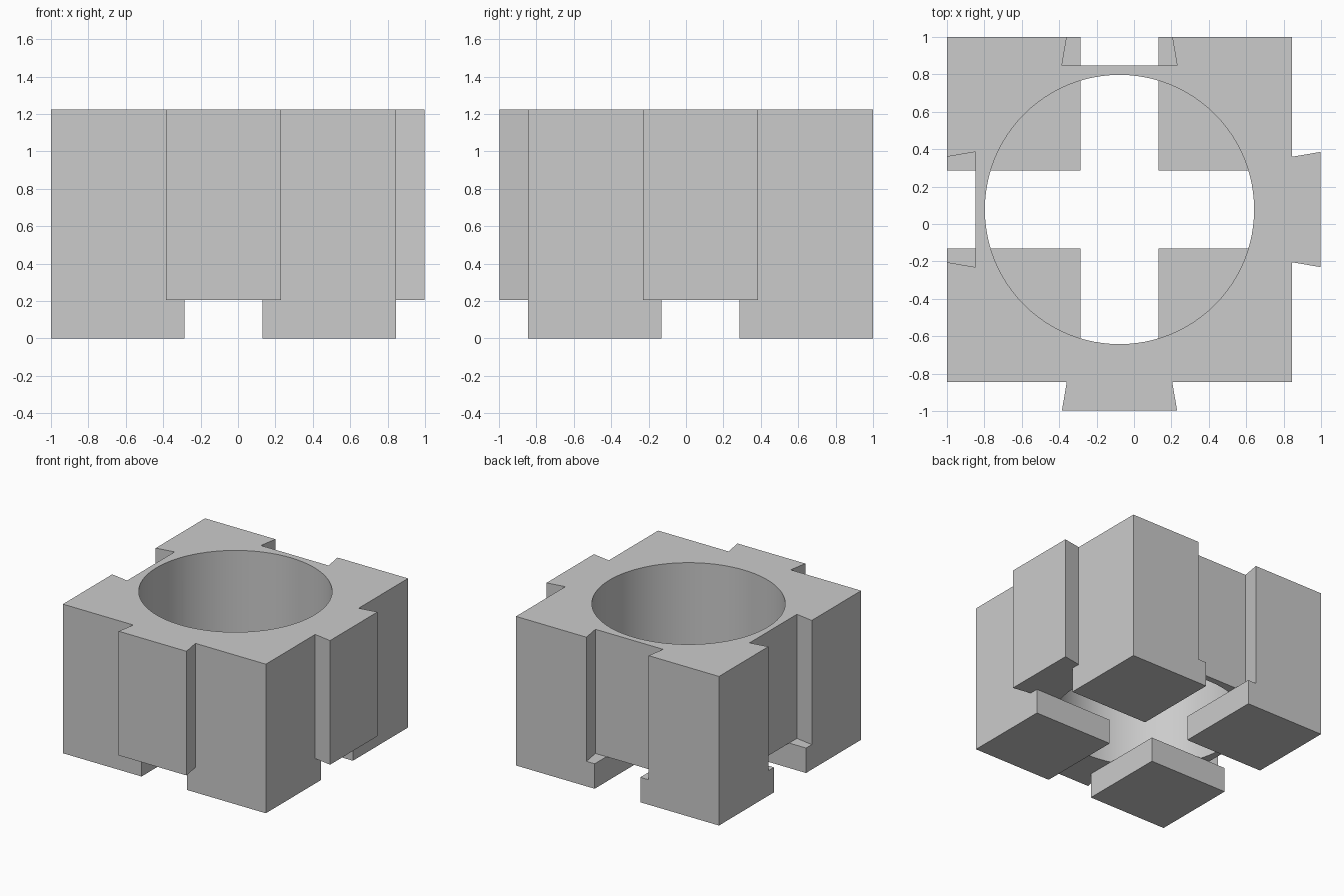
import bpy
import bmesh
from math import radians
from mathutils import Matrix, Vector

old = bpy.data.objects.get("Cube")
if old:
    bpy.data.objects.remove(old, do_unlink=True)

# Main dimensions
LOW, HIGH = -1.0, 0.845            # square body, mirrored about the diagonal
MID = (LOW + HIGH) / 2
FLOOR, TOP = 0.205, 1.225          # body sits on the feet
WIDE, NARROW, DEPTH = 0.308, 0.282, 0.153
BORE = 0.72
FOOT = 0.715

grey = bpy.data.materials.new("plain grey")
grey.use_nodes = True
COLOUR = (0.6, 0.6, 0.6, 1)
grey.diffuse_color = COLOUR
grey.node_tree.nodes["Principled BSDF"].inputs["Base Color"].default_value = COLOUR


def prism(name, outline, z0, z1):
    """Extrude a flat outline from z0 to z1."""
    bm = bmesh.new()
    face = bm.faces.new([bm.verts.new((x, y, z0)) for x, y in outline])
    grown = bmesh.ops.extrude_face_region(bm, geom=[face], use_keep_orig=True)
    moved = [v for v in grown["geom"] if isinstance(v, bmesh.types.BMVert)]
    bmesh.ops.translate(bm, verts=moved, vec=(0, 0, z1 - z0))
    bmesh.ops.recalc_face_normals(bm, faces=bm.faces[:])
    mesh = bpy.data.meshes.new(name)
    bm.to_mesh(mesh)
    bm.free()
    mesh.materials.append(grey)
    obj = bpy.data.objects.new(name, mesh)
    bpy.context.collection.objects.link(obj)
    return obj


def combine(target, tool, operation):
    """Apply a boolean and discard the tool."""
    mod = target.modifiers.new(operation, "BOOLEAN")
    mod.operation, mod.object, mod.solver = operation, tool, "EXACT"
    bpy.context.view_layer.objects.active = target
    bpy.ops.object.modifier_apply(modifier=mod.name)
    bpy.data.objects.remove(tool, do_unlink=True)


# Body outline: walk the four sides, with a dovetail in the middle of each
half = (HIGH - LOW) / 2
centre = Vector((MID, -MID))
outline = []
for turn, is_tab in enumerate((True, True, False, False)):  # front, right, back, left
    spin = Matrix.Rotation(radians(90 * turn), 2)
    outer = half + (DEPTH if is_tab else -DEPTH)
    side = [(-half, -half), (-NARROW, -half), (-WIDE, -outer),
            (WIDE, -outer), (NARROW, -half)]
    outline += [centre + spin @ Vector(p) for p in side]
block = prism("dovetail_block", outline, FLOOR, TOP)

# Round bore through the body
bpy.ops.mesh.primitive_cylinder_add(vertices=96, radius=BORE, depth=3,
                                    location=(MID, -MID, FLOOR))
bore = bpy.context.object
bore.data.materials.append(grey)
combine(block, bore, "DIFFERENCE")

# Four square corner feet, leaving a cross-shaped channel underneath
for sx in (-1, 1):
    for sy in (-1, 1):
        corner = centre + Vector((sx, sy)) * half
        inner = corner - Vector((sx, sy)) * FOOT
        foot = prism("foot", [(corner.x, corner.y), (inner.x, corner.y),
                              (inner.x, inner.y), (corner.x, inner.y)], 0, FLOOR)
        combine(block, foot, "UNION")

# Smooth bore, crisp edges elsewhere
bpy.ops.object.select_all(action="DESELECT")
block.select_set(True)
bpy.context.view_layer.objects.active = block
bpy.ops.object.shade_smooth_by_angle(angle=radians(30))
